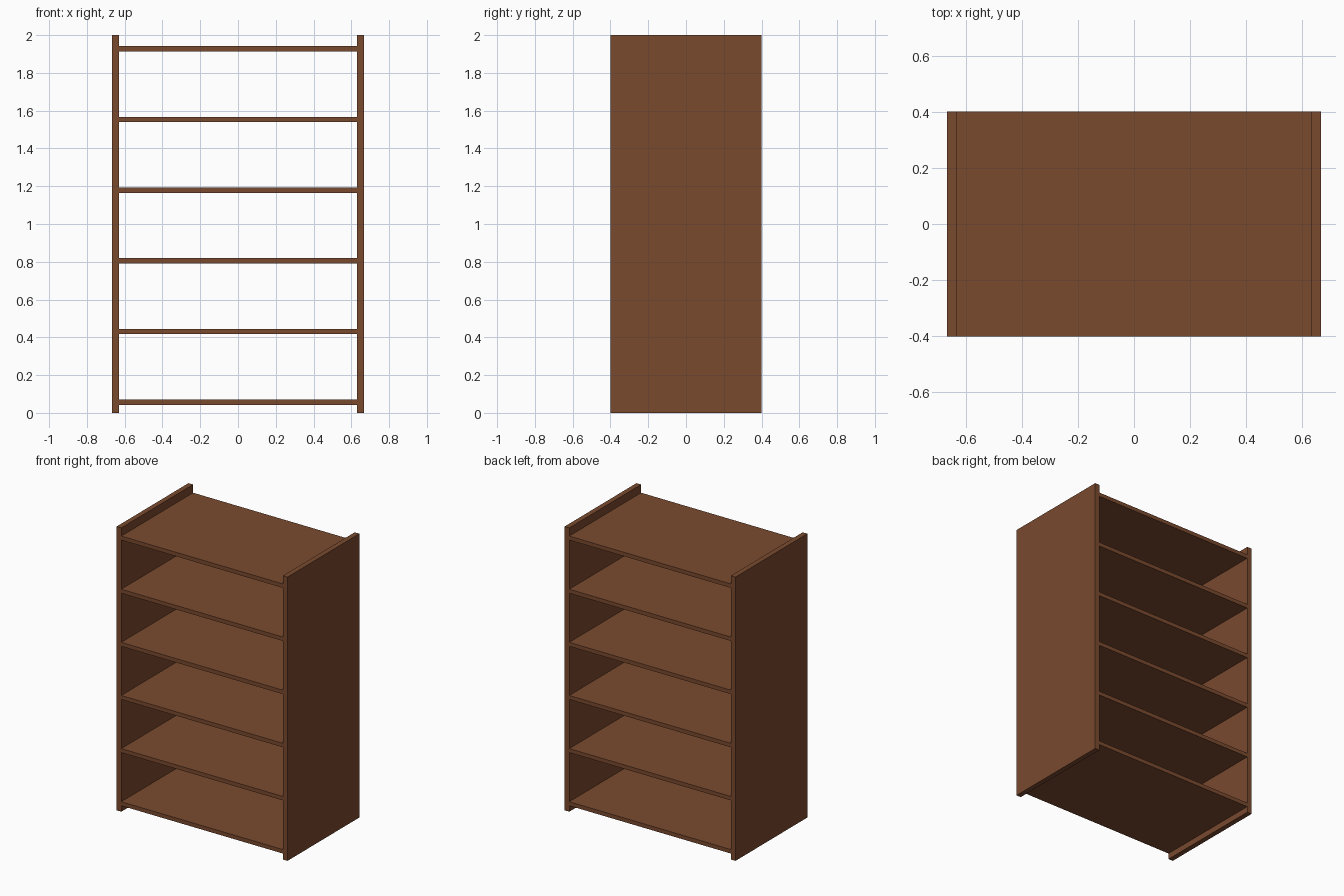
import bpy

if "Cube" in bpy.data.objects:
    bpy.data.objects.remove(bpy.data.objects["Cube"])

HALF_W, DEPTH, HEIGHT = 0.666, 0.80, 2.0
PANEL_T, SHELF_T = 0.036, 0.028
SHELF_COUNT, FIRST_Z, LAST_Z = 6, 0.056, 1.928

wood = bpy.data.materials.new("brown_wood")
wood.diffuse_color = (0.195, 0.068, 0.028, 1)
wood.use_nodes = True
wood.node_tree.nodes["Principled BSDF"].inputs["Base Color"].default_value = wood.diffuse_color


def board(name, size, location):
    bpy.ops.mesh.primitive_cube_add(size=1, location=location)
    obj = bpy.context.object
    obj.name = name
    obj.scale = size
    bpy.ops.object.transform_apply(location=False, rotation=False, scale=True)
    obj.data.materials.append(wood)
    return obj


# Full-height side panels
for name, side in (("left_side_panel", -1), ("right_side_panel", 1)):
    board(name, (PANEL_T, DEPTH, HEIGHT),
          (side * (HALF_W - PANEL_T / 2), 0, HEIGHT / 2))

# Evenly spaced shelves between the panels, open front and back
step = (LAST_Z - FIRST_Z) / (SHELF_COUNT - 1)
for i in range(SHELF_COUNT):
    board(f"shelf_{i + 1}", (2 * (HALF_W - PANEL_T), DEPTH, SHELF_T),
          (0, 0, FIRST_Z + i * step))
